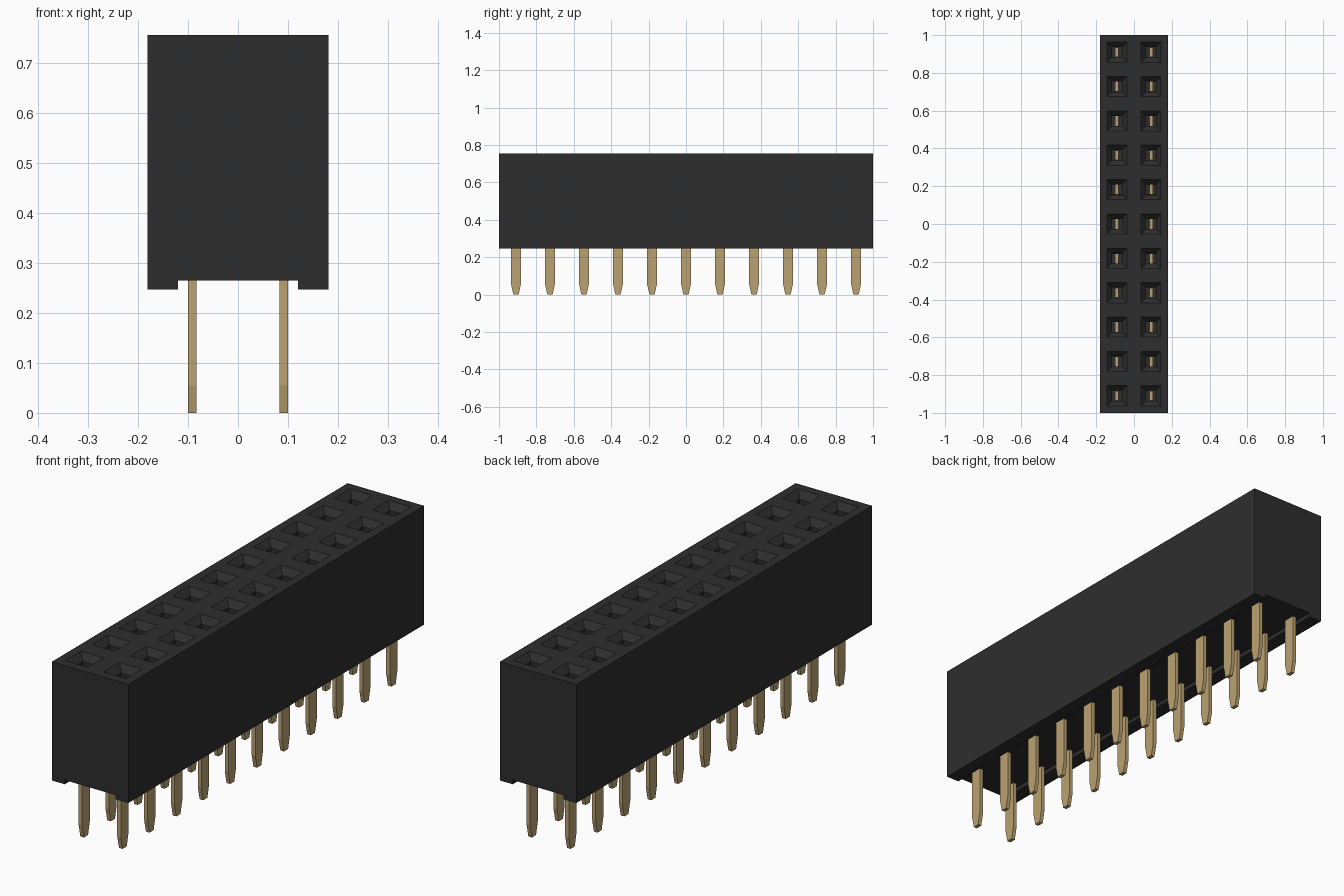
import bpy, bmesh
from mathutils import Vector

cube = bpy.data.objects.get("Cube")
if cube:
    bpy.data.objects.remove(cube, do_unlink=True)

ROWS = 11
PITCH = 2 / ROWS
HALF_W = 0.181
TOP, CHANNEL_Z, BASE_Z = 0.755, 0.265, 0.247
CHANNEL_HALF = 0.12
PIN_X = 0.0915


def material(name, color):
    m = bpy.data.materials.new(name)
    m.use_nodes = True
    m.diffuse_color = (*color, 1)
    m.node_tree.nodes["Principled BSDF"].inputs["Base Color"].default_value = (*color, 1)
    return m


def make_object(name, bm, mat):
    bmesh.ops.recalc_face_normals(bm, faces=bm.faces[:])
    mesh = bpy.data.meshes.new(name)
    bm.to_mesh(mesh)
    bm.free()
    mesh.materials.append(mat)
    ob = bpy.data.objects.new(name, mesh)
    bpy.context.collection.objects.link(ob)
    return ob


black = material("black plastic", (0.027, 0.027, 0.027))
gold = material("gold metal", (0.50, 0.365, 0.165))

# Housing top: one grid cell per socket
bm = bmesh.new()
xs = [-HALF_W, 0, HALF_W]
ys = [-1 + PITCH * j for j in range(ROWS + 1)]
grid = [[bm.verts.new((x, y, TOP)) for x in xs] for y in ys]
cells = []
for j in range(ROWS):
    for i in range(2):
        cells.append(bm.faces.new((grid[j][i], grid[j][i + 1],
                                   grid[j + 1][i + 1], grid[j + 1][i])))
bm.normal_update()

# Housing walls and underside
rim = [e for e in bm.edges if e.is_boundary]
ext = bmesh.ops.extrude_edge_only(bm, edges=rim)["geom"]
for v in ext:
    if isinstance(v, bmesh.types.BMVert):
        v.co.z = CHANNEL_Z
low = [e for e in ext if isinstance(e, bmesh.types.BMEdge) and e.is_boundary]
bottom = bmesh.ops.contextual_create(bm, geom=low)["faces"]

# Sockets: square opening, sloped lead-in, straight shaft
bm.normal_update()
for thickness, depth in ((0.0375, 0), (0.026, -0.027), (0.0005, -0.25)):
    bmesh.ops.inset_individual(bm, faces=cells, thickness=thickness, depth=depth,
                               use_even_offset=True)
    bm.normal_update()

# Rails either side of the underside channel
for x in (-CHANNEL_HALF, CHANNEL_HALF):
    under = [f for f in bm.faces if all(abs(v.co.z - CHANNEL_Z) < 1e-5 for v in f.verts)]
    edges = list({e for f in under for e in f.edges})
    verts = list({v for f in under for v in f.verts})
    bmesh.ops.bisect_plane(bm, geom=under + edges + verts,
                           plane_co=(x, 0, 0), plane_no=(1, 0, 0))
rails = [f for f in bm.faces
         if all(abs(v.co.z - CHANNEL_Z) < 1e-5 for v in f.verts)
         and abs(f.calc_center_median().x) > CHANNEL_HALF]
ext = bmesh.ops.extrude_face_region(bm, geom=rails)["geom"]
bmesh.ops.delete(bm, geom=[f for f in rails if f.is_valid], context="FACES_ONLY")
for v in ext:
    if isinstance(v, bmesh.types.BMVert):
        v.co.z = BASE_Z
make_object("housing", bm, black)

# Pins: flat blade with a tapered tip, extruded across x
PROFILE = [(-0.014, 0), (0.014, 0), (0.026, 0.055), (0.026, 0.69),
           (-0.026, 0.69), (-0.026, 0.055)]


def pin_row(name, x):
    pins = bmesh.new()
    for j in range(ROWS):
        y0 = -1 + PITCH * (j + 0.5)
        face = pins.faces.new([pins.verts.new((x - 0.0085, y0 + y, z)) for y, z in PROFILE])
        geom = bmesh.ops.extrude_face_region(pins, geom=[face])["geom"]
        bmesh.ops.translate(pins, vec=Vector((0.017, 0, 0)),
                            verts=[v for v in geom if isinstance(v, bmesh.types.BMVert)])
    make_object(name, pins, gold)


pin_row("left_pins", PIN_X)
pin_row("right_pins", -PIN_X)
